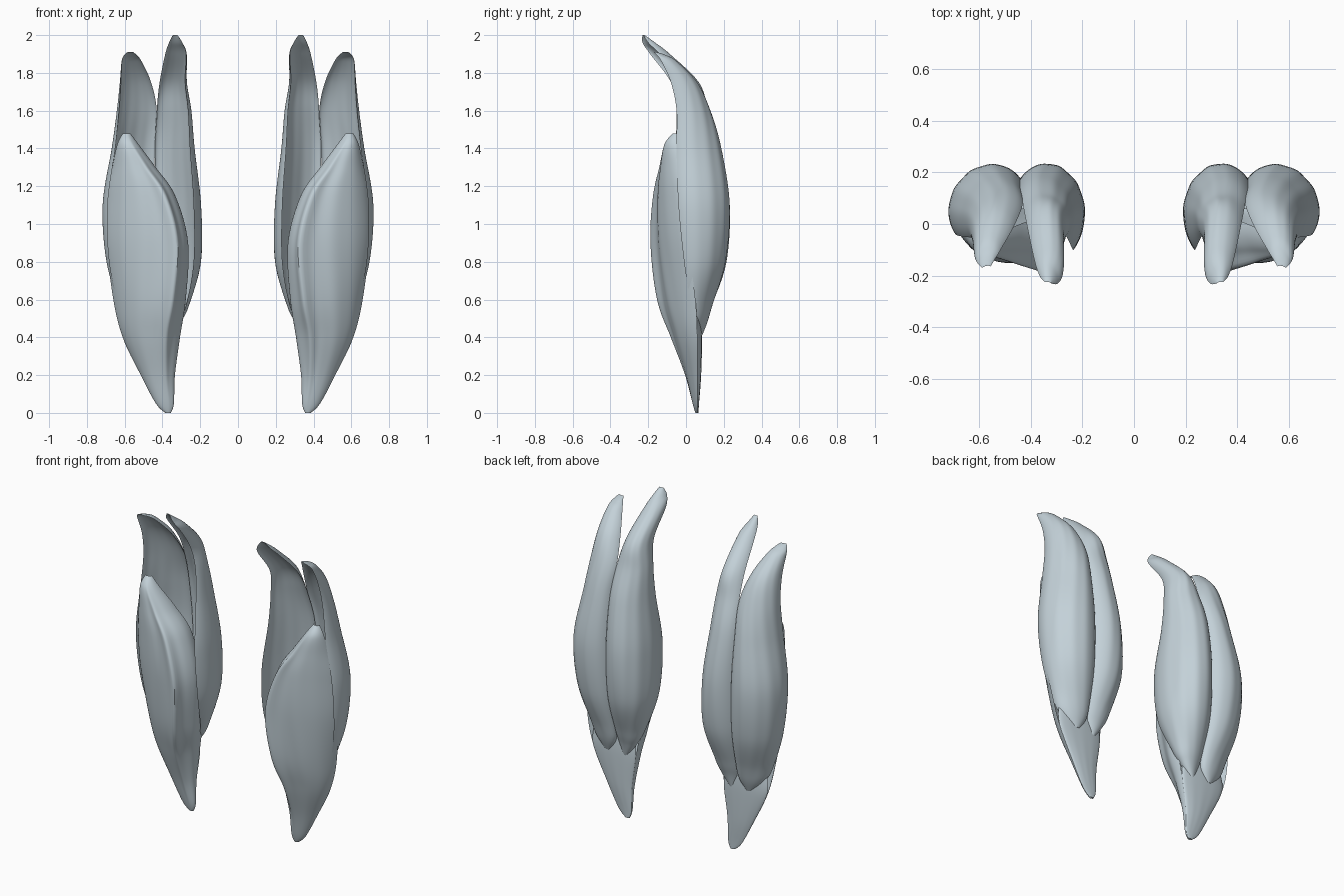
import bpy
import bmesh
import math

cube = bpy.data.objects.get("Cube")
if cube:
    bpy.data.objects.remove(cube, do_unlink=True)

# One pale blue-grey colour for every petal
pale = bpy.data.materials.new("pale_blue_grey")
pale.use_nodes = True
colour = (0.55, 0.64, 0.69, 1)
pale.diffuse_color = colour
shader = next(n for n in pale.node_tree.nodes if n.type == "BSDF_PRINCIPLED")
shader.inputs["Base Color"].default_value = colour
shader.inputs["Roughness"].default_value = 0.7


def blend(a, b, c, d, t):
    """Smooth curve from b to c, steered by the neighbours a and d."""
    return 0.5 * (2 * b + (c - a) * t + (2 * a - 5 * b + 4 * c - d) * t * t
                  + (3 * b - a - 3 * c + d) * t ** 3)


def smooth_stations(stations, steps):
    padded = [stations[0]] + stations + [stations[-1]]
    rows = []
    for i in range(len(stations) - 1):
        for s in range(steps):
            rows.append([blend(*v, s / steps) for v in zip(*padded[i:i + 4])])
    rows.append(list(stations[-1]))
    return rows


def petal(name, stations, hollow, fold=0.0, steps=8, across=48):
    """Cupped petal; each station is z, first edge xy, crown xy, second edge xy.
    The inner face follows the outer one at the hollow fraction of its depth."""
    bm = bmesh.new()
    grid = []
    rows = smooth_stations(stations, steps)
    loop = [(k, 1) for k in range(across + 1)]
    loop += [(k, hollow) for k in range(across - 1, 0, -1)]
    for r, (z, lx, ly, mx, my, rx, ry) in enumerate(rows):
        cx, cy = (lx + rx) / 2, (ly + ry) / 2
        body = math.sin(math.pi * r / (len(rows) - 1)) ** 2
        ring = []
        for k, depth in loop:
            angle = math.pi * (k / across - 0.5)
            side, crown = math.sin(angle), math.cos(angle)
            # Fine lengthwise veins and an optional raised fold
            crown *= 1 + 0.012 * body * math.sin(11 * angle + 3 * z)
            crown += fold * body * math.exp(-((side + 0.3) / 0.18) ** 2)
            crown *= depth
            ring.append(bm.verts.new((cx + (rx - lx) / 2 * side + (mx - cx) * crown,
                                      cy + (ry - ly) / 2 * side + (my - cy) * crown,
                                      z)))
        grid.append(ring)
    for low, high in zip(grid, grid[1:]):
        for k in range(len(loop)):
            n = (k + 1) % len(loop)
            bm.faces.new((low[k], low[n], high[n], high[k]))
    # Close both ends between the outer and inner face
    for ring in (grid[0], grid[-1]):
        bm.faces.new(ring)
    bmesh.ops.recalc_face_normals(bm, faces=bm.faces)
    mesh = bpy.data.meshes.new(name)
    bm.to_mesh(mesh)
    bm.free()
    mesh.materials.append(pale)
    obj = bpy.data.objects.new(name, mesh)
    bpy.context.collection.objects.link(obj)
    mirror = obj.modifiers.new("other_cluster", "MIRROR")
    mirror.use_mirror_merge = False
    bpy.ops.object.select_all(action="DESELECT")
    obj.select_set(True)
    bpy.context.view_layer.objects.active = obj
    bpy.ops.object.shade_smooth_by_angle(angle=math.radians(50))


# Short front petal with a raised fold near its inner edge
petal("front_petal", [
    (0, .355, .06, .37, .05, .385, .06),
    (.05, .34, .06, .38, .035, .435, .06),
    (.2, .335, .06, .41, 0, .515, .06),
    (.4, .31, .06, .43, -.06, .61, .06),
    (.6, .285, .05, .415, -.115, .66, .05),
    (.9, .28, .03, .405, -.15, .695, .01),
    (1.15, .345, .03, .45, -.15, .69, -.01),
    (1.3, .44, 0, .52, -.135, .665, -.03),
    (1.42, .525, -.04, .575, -.115, .64, -.05),
    (1.48, .57, -.05, .59, -.07, .61, -.05),
], hollow=0.8, fold=0.3)

# Back of the pointed base
petal("base_back", [
    (0, .355, .06, .37, .066, .385, .06),
    (.05, .34, .06, .38, .069, .435, .06),
    (.2, .335, .06, .42, .08, .515, .06),
    (.4, .31, .06, .45, .085, .61, .06),
    (.52, .32, .05, .45, .08, .61, .05),
], hollow=0.3)

# Tall inner petal with a forward-hooked tip
petal("inner_back_petal", [
    (.4, .36, .06, .37, .08, .39, .07),
    (.48, .315, .04, .33, .1, .415, .08),
    (.57, .275, .015, .3, .125, .43, .1),
    (.8, .235, -.07, .24, .17, .44, .16),
    (1.1, .235, -.1, .24, .175, .44, .175),
    (1.4, .255, -.06, .275, .145, .44, .14),
    (1.6, .265, -.05, .29, .1, .43, .08),
    (1.75, .28, -.08, .31, .06, .415, 0),
    (1.9, .275, -.19, .31, -.09, .385, -.14),
    (1.96, .295, -.23, .325, -.165, .365, -.2),
    (2, .32, -.23, .33, -.22, .345, -.225),
], hollow=0.45)

# Outer petal, slightly shorter
petal("outer_back_petal", [
    (.41, .475, .07, .5, .085, .525, .06),
    (.48, .435, .08, .515, .11, .59, .045),
    (.57, .425, .1, .545, .13, .63, .025),
    (.8, .43, .155, .62, .18, .68, -.01),
    (1.1, .44, .175, .65, .19, .69, -.04),
    (1.4, .44, .14, .61, .15, .65, -.05),
    (1.6, .43, .08, .58, .11, .63, -.05),
    (1.75, .46, 0, .57, .05, .62, -.08),
    (1.86, .51, -.09, .575, -.05, .615, -.13),
    (1.895, .537, -.135, .57, -.11, .602, -.155),
    (1.91, .555, -.165, .57, -.155, .585, -.17),
], hollow=0.45)
